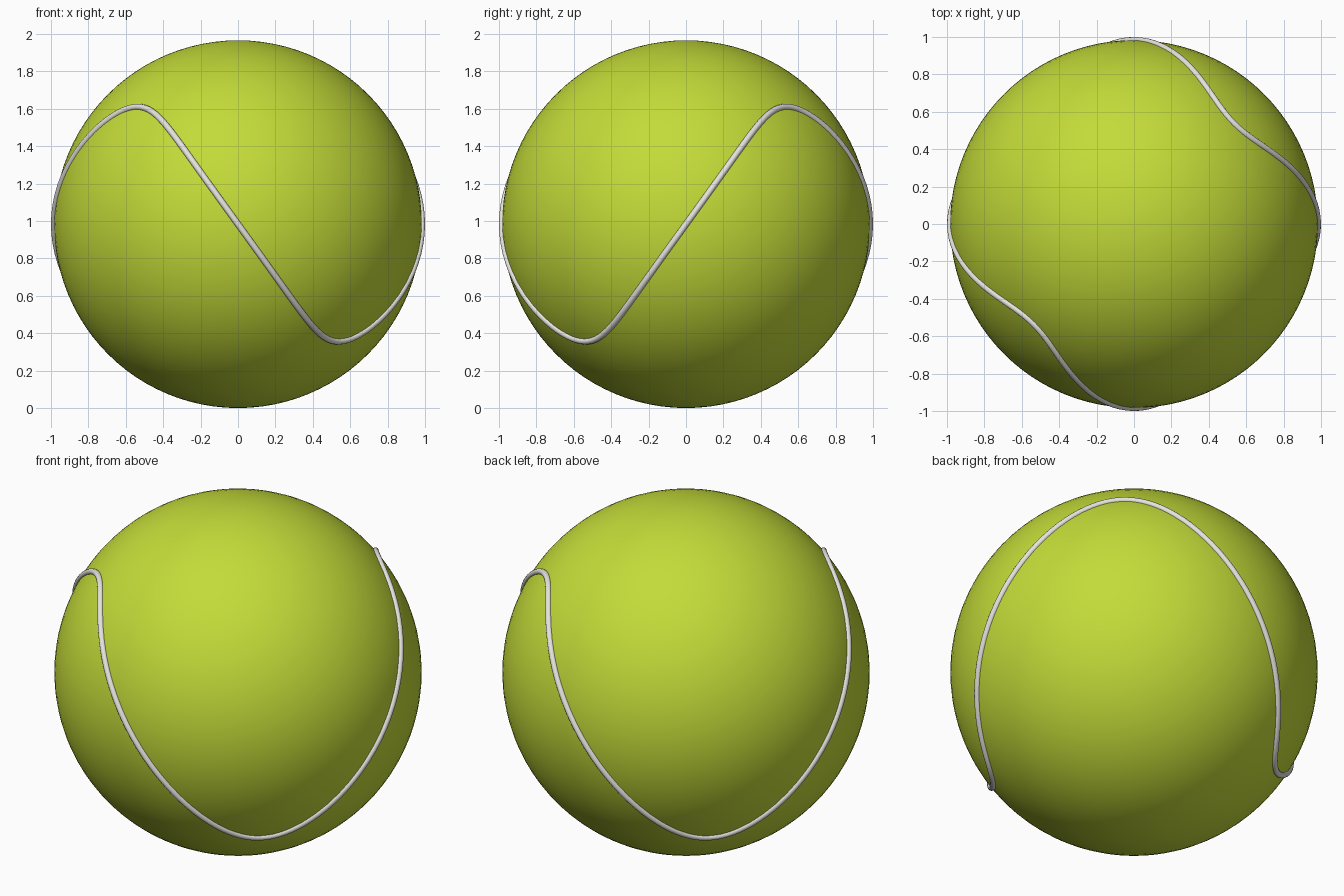
import bpy
from math import sin, cos, pi

cube = bpy.data.objects.get("Cube")
if cube:
    bpy.data.objects.remove(cube, do_unlink=True)

RADIUS = 0.983        # ball radius
SEAM = 0.017          # seam tube radius
SWING = 0.691         # highest latitude the seam reaches
STEPS = 160


def material(name, color):
    mat = bpy.data.materials.new(name)
    mat.use_nodes = True
    mat.diffuse_color = color
    bsdf = mat.node_tree.nodes["Principled BSDF"]
    bsdf.inputs["Base Color"].default_value = color
    bsdf.inputs["Roughness"].default_value = 0.8
    return mat


felt = material("yellow green felt", (0.55, 0.71, 0.04, 1))
rubber = material("pale grey rubber", (0.78, 0.77, 0.73, 1))

# Ball
bpy.ops.mesh.primitive_uv_sphere_add(segments=96, ring_count=48, radius=RADIUS,
                                     location=(0, 0, RADIUS))
ball = bpy.context.object
ball.name = "ball"
ball.data.materials.append(felt)
bpy.ops.object.shade_smooth()

# Seam: closed tube whose latitude swings twice up and down around the ball
curve = bpy.data.curves.new("seam", "CURVE")
curve.dimensions = "3D"
curve.bevel_depth = SEAM
curve.bevel_resolution = 4
path = curve.splines.new("POLY")
path.points.add(STEPS - 1)
for i, point in enumerate(path.points):
    turn = 2 * pi * i / STEPS
    lat = SWING * sin(2 * turn)
    point.co = (RADIUS * cos(lat) * cos(turn), RADIUS * cos(lat) * sin(turn),
                RADIUS * sin(lat), 1)
path.use_cyclic_u = True
path.use_smooth = True
curve.materials.append(rubber)
seam = bpy.data.objects.new("seam", curve)
seam.location.z = RADIUS
bpy.context.collection.objects.link(seam)
